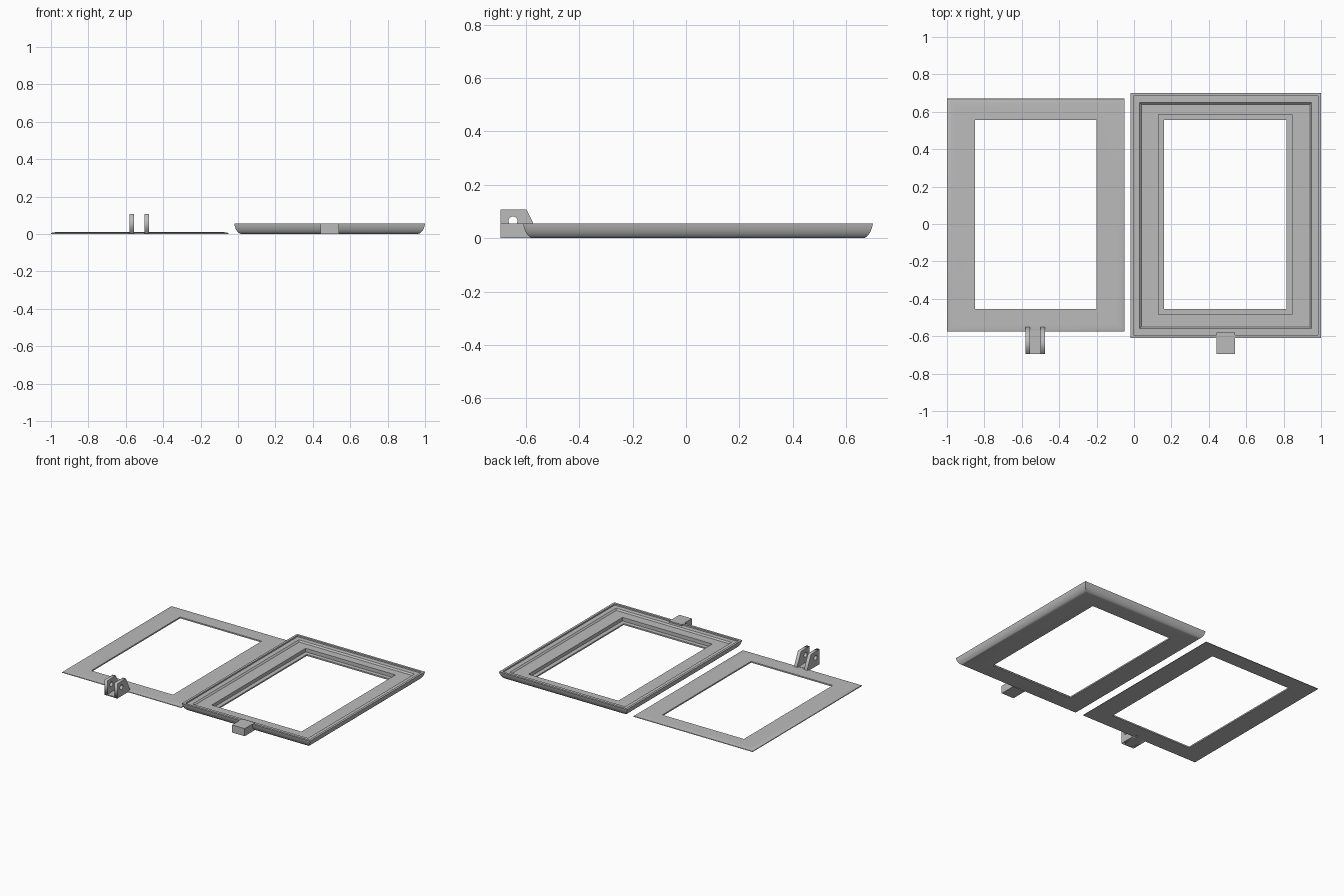
import bpy
import math
from mathutils import Matrix

cube = bpy.data.objects.get("Cube")
if cube:
    bpy.data.objects.remove(cube)

grey = bpy.data.materials.new("plain grey")
grey.use_nodes = True
colour = (0.5, 0.5, 0.5, 1)
grey.diffuse_color = colour
grey.node_tree.nodes["Principled BSDF"].inputs["Base Color"].default_value = colour


def add_object(name, mesh):
    mesh.materials.append(grey)
    obj = bpy.data.objects.new(name, mesh)
    bpy.context.collection.objects.link(obj)
    return obj


def frame(name, rings):
    """Mitred frame: each ring is (rectangle x0 x1 y0 y1, inset, height)."""
    verts, faces = [], []
    for (x0, x1, y0, y1), d, z in rings:
        verts += [(x0 + d, y0 + d, z), (x1 - d, y0 + d, z),
                  (x1 - d, y1 - d, z), (x0 + d, y1 - d, z)]
    count = len(rings)
    for r in range(count):
        a, b = 4 * r, 4 * ((r + 1) % count)
        for i in range(4):
            j = (i + 1) % 4
            faces.append((a + i, a + j, b + j, b + i))
    mesh = bpy.data.meshes.new(name)
    mesh.from_pydata(verts, [], faces)
    obj = add_object(name, mesh)
    bpy.ops.object.select_all(action="DESELECT")
    obj.select_set(True)
    bpy.context.view_layer.objects.active = obj
    bpy.ops.object.shade_smooth_by_angle(angle=math.radians(30))
    return obj


def box(name, x0, x1, y0, y1, z0, z1):
    verts = [(x, y, z) for z in (z0, z1) for x, y in
             ((x0, y0), (x1, y0), (x1, y1), (x0, y1))]
    faces = [(3, 2, 1, 0), (4, 5, 6, 7)]
    faces += [(i, (i + 1) % 4, (i + 1) % 4 + 4, i + 4) for i in range(4)]
    mesh = bpy.data.meshes.new(name)
    mesh.from_pydata(verts, [], faces)
    return add_object(name, mesh)


def lug(name, x, thickness, outline, hole):
    """Upright plate with a round pin hole, drawn in y and z."""
    curve = bpy.data.curves.new(name, "CURVE")
    curve.dimensions = "2D"
    curve.fill_mode = "BOTH"
    curve.extrude = thickness / 2
    for points in (outline, hole):
        spline = curve.splines.new("POLY")
        spline.points.add(len(points) - 1)
        for p, (y, z) in zip(spline.points, points):
            p.co = (y, z, 0, 1)
        spline.use_cyclic_u = True
    temp = bpy.data.objects.new(name + "_outline", curve)
    bpy.context.collection.objects.link(temp)
    graph = bpy.context.evaluated_depsgraph_get()
    mesh = bpy.data.meshes.new_from_object(temp.evaluated_get(graph))
    bpy.data.objects.remove(temp)
    mesh.transform(Matrix(((0, 0, 1, x), (1, 0, 0, 0), (0, 1, 0, 0), (0, 0, 0, 1))))
    mesh.materials.clear()
    return add_object(name, mesh)


# Deep frame: rounded outside, stepped recess inside
outer = (-0.02, 1.0, -0.61, 0.70)
opening = (0.16, 0.815, -0.455, 0.555)
steps = 10
rings = []
for k in range(steps + 1):
    t = math.radians(75) * k / steps
    rings.append((outer, 0.04 * (1 - math.sin(t) / math.sin(math.radians(75))),
                  0.055 * (1 - math.cos(t)) / (1 - math.cos(math.radians(75)))))
rings += [(outer, 0.016, 0.055), (outer, 0.016, 0.045),
          (outer, 0.05, 0.045), (outer, 0.06, 0.035),
          (opening, -0.03, 0.035), (opening, -0.03, 0.01),
          (opening, 0, 0.01), (opening, 0, 0)]
frame("deep_frame", rings)
box("deep_frame_tab", 0.44, 0.54, -0.695, -0.58, 0, 0.055)

# Thin cover frame with a softly domed edge
cover = (-1.0, -0.05, -0.575, 0.67)
window = (-0.85, -0.20, -0.455, 0.555)
rings = [(cover, 0, 0)]
for k in range(1, 7):
    t = math.pi / 2 * k / 6
    rings.append((cover, 0.045 * (1 - math.cos(t)), 0.003 + 0.007 * math.sin(t)))
rings += [(window, 0, 0.01), (window, 0, 0)]
frame("cover_frame", rings)

# Hinge clevis: two drilled lugs joined by a floor plate
outline = [(-0.695, 0), (-0.55, 0), (-0.55, 0.01), (-0.597, 0.107), (-0.695, 0.107)]
hole = [(-0.648 + 0.017 * math.cos(a), 0.064 + 0.017 * math.sin(a))
        for a in (math.tau * i / 24 for i in range(24))]
for side, x in (("right", -0.567), ("left", -0.487)):
    lug("hinge_lug_" + side, x, 0.024, outline, hole)
box("hinge_floor", -0.555, -0.499, -0.695, -0.57, 0, 0.008)
